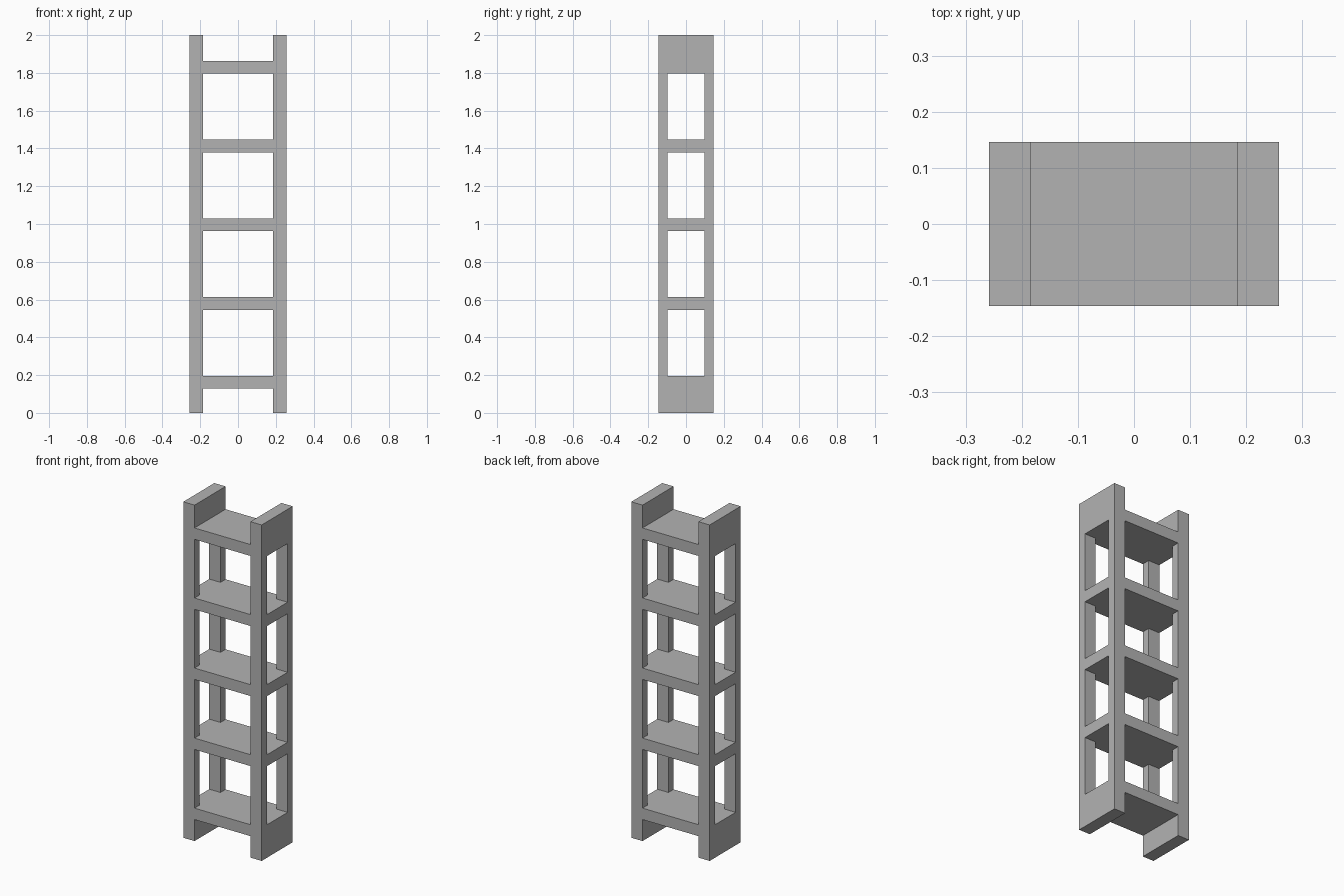
import bpy
import bmesh
from mathutils import Matrix, Vector

cube = bpy.data.objects.get("Cube")
if cube:
    bpy.data.objects.remove(cube, do_unlink=True)

HALF_X, INNER_X = 0.258, 0.184   # outer and inner faces of the side panels
HALF_Y, OPENING_Y = 0.146, 0.098
HEIGHT = 2.0
SHELVES = 5
FIRST, PITCH, THICK = 0.128, 0.417, 0.068

grey = bpy.data.materials.new("plain grey")
grey.use_nodes = True
colour = (0.45, 0.45, 0.45, 1)
grey.diffuse_color = colour
grey.node_tree.nodes["Principled BSDF"].inputs["Base Color"].default_value = colour


def box_object(name, boxes):
    """Make one object from boxes given as (low corner, high corner)."""
    bm = bmesh.new()
    for low, high in boxes:
        low, high = Vector(low), Vector(high)
        place = Matrix.Translation((low + high) / 2) @ Matrix.Diagonal((*(high - low), 1))
        bmesh.ops.create_cube(bm, size=1, matrix=place)
    mesh = bpy.data.meshes.new(name)
    bm.to_mesh(mesh)
    bm.free()
    mesh.materials.append(grey)
    obj = bpy.data.objects.new(name, mesh)
    bpy.context.collection.objects.link(obj)
    return obj


# Shelves between the panels
bottoms = [FIRST + i * PITCH for i in range(SHELVES)]
for i, z in enumerate(bottoms):
    box_object(f"shelf_{i + 1}", [((-INNER_X, -HALF_Y, z), (INNER_X, HALF_Y, z + THICK))])

# Openings run from the top of each shelf to the underside of the next
openings = box_object("opening_cutter", [
    ((-1, -OPENING_Y, low + THICK), (1, OPENING_Y, high))
    for low, high in zip(bottoms, bottoms[1:])])
openings.hide_render = True

# Side panels, cut through by the openings
for name, x0, x1 in (("left_panel", INNER_X, HALF_X), ("right_panel", -HALF_X, -INNER_X)):
    panel = box_object(name, [((x0, -HALF_Y, 0), (x1, HALF_Y, HEIGHT))])
    cut = panel.modifiers.new("openings", "BOOLEAN")
    cut.operation = "DIFFERENCE"
    cut.solver = "EXACT"
    cut.object = openings
    graph = bpy.context.evaluated_depsgraph_get()
    panel_mesh = bpy.data.meshes.new_from_object(panel.evaluated_get(graph))
    panel.modifiers.clear()
    panel.data = panel_mesh

bpy.data.objects.remove(openings, do_unlink=True)
